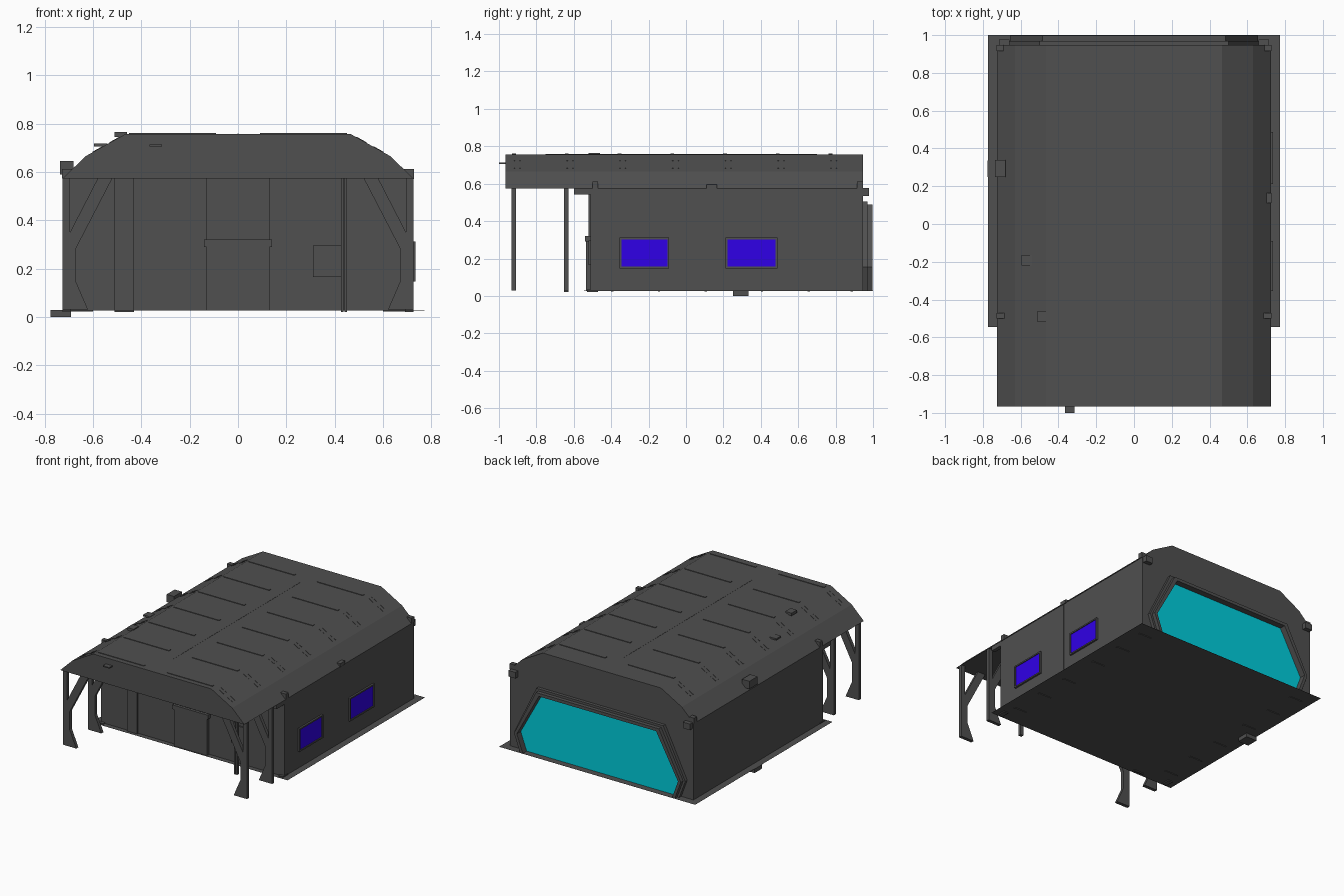
import bpy, bmesh

cube = bpy.data.objects.get("Cube")
if cube:
    bpy.data.objects.remove(cube, do_unlink=True)


def material(name, rgb):
    m = bpy.data.materials.new(name)
    m.use_nodes = True
    m.diffuse_color = (*rgb, 1)
    m.node_tree.nodes["Principled BSDF"].inputs["Base Color"].default_value = (*rgb, 1)
    return m


GREY = material("dark grey", (0.08, 0.08, 0.08))
TEAL = material("teal glass", (0.0, 0.62, 0.72))
VIOLET = material("violet glass", (0.03, 0.0, 0.8))


def prism(outline, y0, y1):
    """Solid with an x-z outline, running from y0 to y1."""
    return outline, y0, y1


def box(x0, x1, y0, y1, z0, z1):
    return prism([(x0, z0), (x1, z0), (x1, z1), (x0, z1)], y0, y1)


def flip(solid):
    outline, y0, y1 = solid
    return [(-x, z) for x, z in outline], y0, y1


def both(solids):
    return solids + [flip(s) for s in solids]


def build(name, solids, mat=GREY):
    bm = bmesh.new()
    for outline, y0, y1 in solids:
        a = [bm.verts.new((x, y0, z)) for x, z in outline]
        b = [bm.verts.new((x, y1, z)) for x, z in outline]
        bm.faces.new(a)
        bm.faces.new(b[::-1])
        for i in range(len(a)):
            j = (i + 1) % len(a)
            bm.faces.new((a[j], a[i], b[i], b[j]))
    bmesh.ops.recalc_face_normals(bm, faces=bm.faces[:])
    mesh = bpy.data.meshes.new(name)
    bm.to_mesh(mesh)
    bm.free()
    mesh.materials.append(mat)
    obj = bpy.data.objects.new(name, mesh)
    bpy.context.collection.objects.link(obj)


def mirrored(half):
    return half + [(-x, z) for x, z in reversed(half)]


# Shell: ground plate, walls and faceted roof with a front overhang
FLOOR, EAVE, TOP, FRONT, BACK = 0.028, 0.573, 0.757, -0.51, 0.947
build("ground_plate", [box(-0.772, 0.772, -0.545, 1.0, FLOOR - 0.0006, FLOOR)])
build("walls", [box(-0.722, 0.722, FRONT, BACK, FLOOR, EAVE)])
roof_half = [(0.725, EAVE), (0.63, 0.665), (0.465, TOP)]
build("roof", [prism(mirrored(roof_half), -0.965, BACK)])

# Roof ribs, slope dashes and ridge line
ribs, dashes = [], []
for i in range(7):
    y = -0.92 + i * 0.282
    ribs.append(box(0.09, 0.45, y - 0.01, y + 0.01, TOP, TOP + 0.004))
    for x in (0.49, 0.56):
        z = TOP - (x - 0.465) * 0.558
        slope = [(x, z), (x + 0.04, z - 0.0223), (x + 0.041, z - 0.0203), (x + 0.001, z + 0.002)]
        dashes += [prism(slope, y + s, y + s + 0.006) for s in (0, 0.03)]
build("roof_ribs", both(ribs))
build("roof_slope_dashes", both(dashes))
build("ridge_line", [box(-0.003, 0.003, -0.75, 0.7, TOP, TOP + 0.001)])

# Porch legs: post, flared foot and diagonal brace in one outline
leg = [(0.725, 0.03), (0.62, 0.03), (0.672, 0.15), (0.672, 0.28), (0.52, EAVE),
       (0.58, EAVE), (0.695, 0.35), (0.695, EAVE), (0.725, EAVE)]
build("porch_legs", both([prism(leg, y - 0.012, y + 0.012) for y in (-0.922, -0.64)]))
build("porch_pole", [box(x, x + 0.01, -0.651, -0.629, 0.02, EAVE) for x in (0.426, 0.44)])

# Front wall: door, ledge and panels
build("front_door", [box(-0.13, 0.13, -0.535, FRONT, FLOOR, 0.29)])
build("door_ledge", [box(-0.14, 0.14, -0.54, FRONT, 0.29, 0.32)])
build("front_panels", [
    box(-0.13, 0.13, FRONT - 0.012, FRONT, 0.32, EAVE),
    box(-0.51, -0.43, FRONT - 0.012, FRONT, 0.02, EAVE),
    box(0.31, 0.43, FRONT - 0.01, FRONT, 0.165, 0.295)])


# Large rear window: glass set back inside a stepped frame
def window_outline(grow):
    return mirrored([(0.588 + grow, FLOOR), (0.635 + grow, 0.155), (0.462 + grow, 0.468 + grow)])


def ring(outer, inner, y0, y1):
    a, b = window_outline(outer), window_outline(inner)
    return [prism([a[i], a[i + 1], b[i + 1], b[i]], y0, y1) for i in range(len(a) - 1)]


build("rear_window_frame", ring(0.038, 0.01, BACK, 0.97) + ring(0.022, 0, BACK, 0.997))
build("rear_window_glass", [prism(window_outline(0), BACK, 0.953)], TEAL)

# Side windows on the left wall
frames, panes = [], []
for y0, y1 in ((-0.345, -0.1), (0.222, 0.478)):
    z0, z1, t = 0.157, 0.302, 0.01
    panes.append(box(0.72, 0.729, y0, y1, z0, z1))
    frames += [box(0.72, 0.735, y0 - t, y1 + t, z1, z1 + t),
               box(0.72, 0.735, y0 - t, y1 + t, z0 - t, z0),
               box(0.72, 0.735, y0 - t, y0, z0, z1),
               box(0.72, 0.735, y1, y1 + t, z0, z1)]
build("side_window_frames", frames)
build("side_window_panes", panes, VIOLET)

# Wall seam, eave brackets and corner fittings
build("left_wall_seam", [box(0.72, 0.7235, 0.132, 0.14, FLOOR, EAVE)])
brackets = [box(0.685, 0.727, -0.5, -0.47, EAVE, 0.612),
            box(0.69, 0.727, 0.915, BACK, EAVE, 0.612),
            box(0.66, 0.715, BACK, 0.978, 0.535, 0.578),
            box(0.697, 0.724, -0.6, FRONT, 0.542, EAVE),
            box(0.69, 0.725, -0.53, -0.47, 0.02, 0.035)]
build("corner_brackets", both(brackets))
build("left_eave_clip", [box(0.69, 0.728, 0.11, 0.165, 0.57, 0.596)])
build("right_eave_box", [box(-0.737, -0.68, 0.25, 0.34, 0.59, 0.645)])
build("ground_clip", [box(-0.775, -0.69, 0.25, 0.335, 0.0, 0.028)])

# Small roof fittings
build("roof_vents", [box(-0.595, -0.54, -0.22, -0.165, 0.706, 0.717),
                     box(-0.51, -0.46, -0.52, -0.46, 0.745, 0.764)])
build("front_lamp", [box(-0.365, -0.315, -1.0, -0.965, 0.706, 0.714)])

# Ticks under the ground plate
build("underside_ticks", both([box(0.6, 0.7, y, y + 0.012, 0.023, FLOOR)
                               for y in (-0.4, -0.15, 0.1, 0.4, 0.65, 0.88)]))
